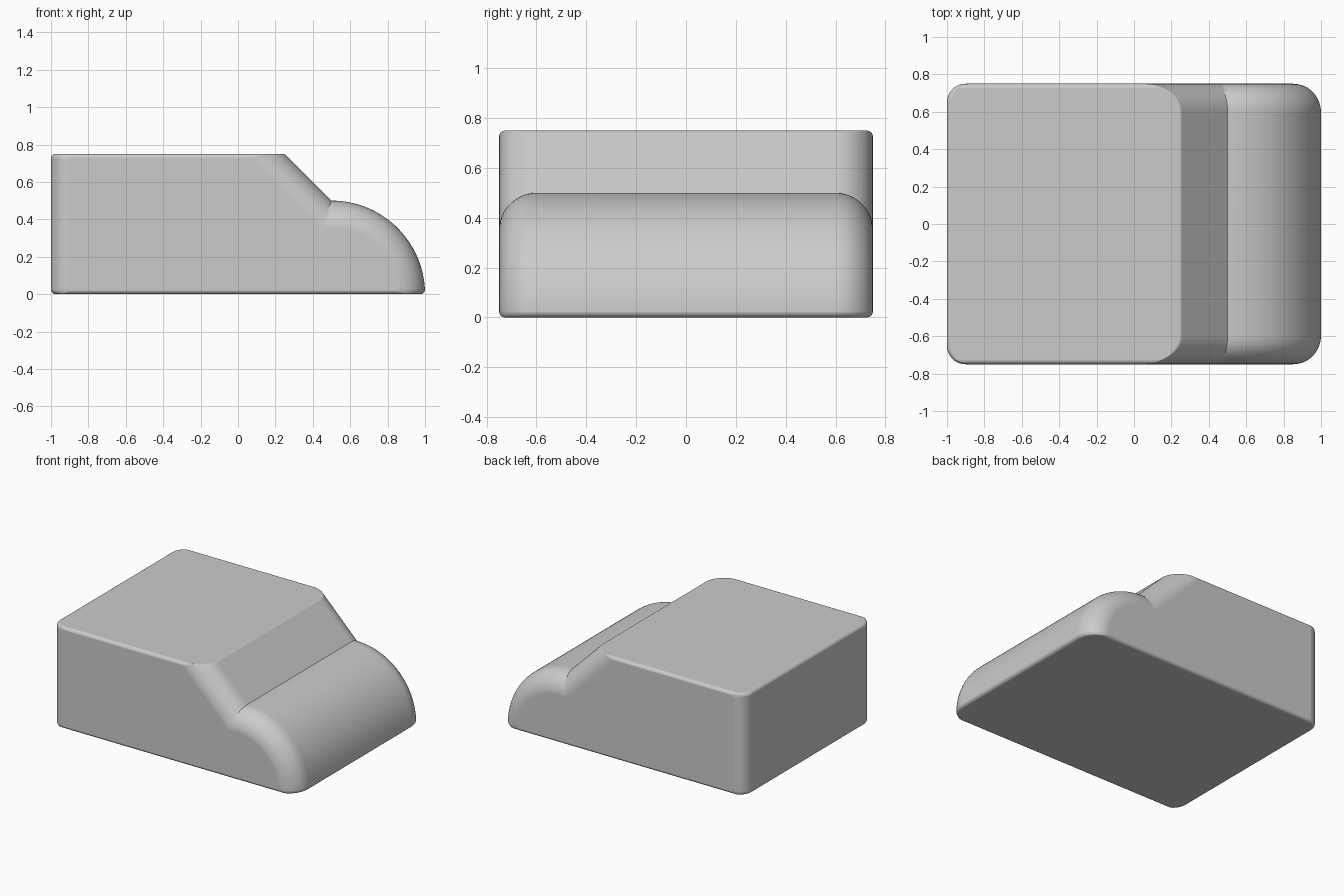
import bpy, bmesh
from math import sin, cos, pi, sqrt, asin, atan2
from mathutils import Vector

if "Cube" in bpy.data.objects:
    bpy.data.objects.remove(bpy.data.objects["Cube"])

HALF = 0.75                             # half width in y
SMALL, REAR, FRONT = 0.025, 0.10, 0.15  # edge rounding radii


def inset(depth, r):
    """How far a rounded edge of radius r pulls in at this depth from the side."""
    return 0.0 if depth >= r else r - sqrt(r * r - (r - depth) ** 2)


def rounded(prev, p, nxt, r, n=6):
    """Points of a fillet of radius r at corner p."""
    p = Vector(p)
    a, b = (Vector(prev) - p).normalized(), (Vector(nxt) - p).normalized()
    half = a.angle(b) / 2
    centre = p + (a + b).normalized() * r / sin(half)
    reach = r * cos(half) / sin(half)
    va, vb = p + a * reach - centre, p + b * reach - centre
    return [centre + va.lerp(vb, i / n).normalized() * r for i in range(n + 1)]


def outline(depth):
    """Side outline (x, z) of the body at a given depth below the side face."""
    s, back, f = (inset(depth, r) for r in (SMALL, REAR, FRONT))
    left, top, bottom, R = -1 + back, 0.75 - s, s, 0.5 - f
    k = 0.5 - sqrt(2) * f
    u = (k - sqrt(2 * R * R - k * k)) / 2
    valley = (0.5 + u, k - u)                       # slope meets bonnet
    roof_front = (0.5 + k - top, top)
    a0, a1 = atan2(k - u, u), asin((bottom + SMALL) / R)
    bonnet = [Vector((0.5 + R * cos(a0 + (a1 - a0) * i / 32),
                      R * sin(a0 + (a1 - a0) * i / 32))) for i in range(33)]
    toe, low, high = (bonnet[-1].x, bottom), (left, bottom), (left, top)
    # clockwise from the roof: windscreen edge, bonnet, toe, rear corners
    return (rounded(high, roof_front, valley, SMALL, 4)
            + bonnet
            + rounded(bonnet[-1], toe, low, SMALL)[1:]
            + rounded(toe, low, high, SMALL)
            + rounded(low, high, roof_front, SMALL))


# Body: cross-sections stacked across y, tighter where the edges round over
depths = sorted({round(r * (1 - cos(i / n * pi / 2)), 5)
                 for r, n in ((SMALL, 5), (REAR, 9), (FRONT, 12)) for i in range(n + 1)})
sections = [(-HALF + d, d) for d in depths] + [(HALF - d, d) for d in reversed(depths)]

bm = bmesh.new()
rings = [[bm.verts.new((p.x, y, p.y)) for p in outline(d)] for y, d in sections]
for ra, rb in zip(rings, rings[1:]):
    for i in range(len(ra)):
        j = (i + 1) % len(ra)
        bm.faces.new((ra[i], ra[j], rb[j], rb[i]))
bm.faces.new(rings[0])
bm.faces.new(rings[-1])
bmesh.ops.recalc_face_normals(bm, faces=bm.faces)

mesh = bpy.data.meshes.new("body")
bm.to_mesh(mesh)
bm.free()
body = bpy.data.objects.new("body", mesh)
bpy.context.collection.objects.link(body)
bpy.context.view_layer.objects.active = body
body.select_set(True)
bpy.ops.object.shade_smooth_by_angle(angle=pi / 6)
normals = body.modifiers.new("even_shading", 'WEIGHTED_NORMAL')
normals.keep_sharp = True
